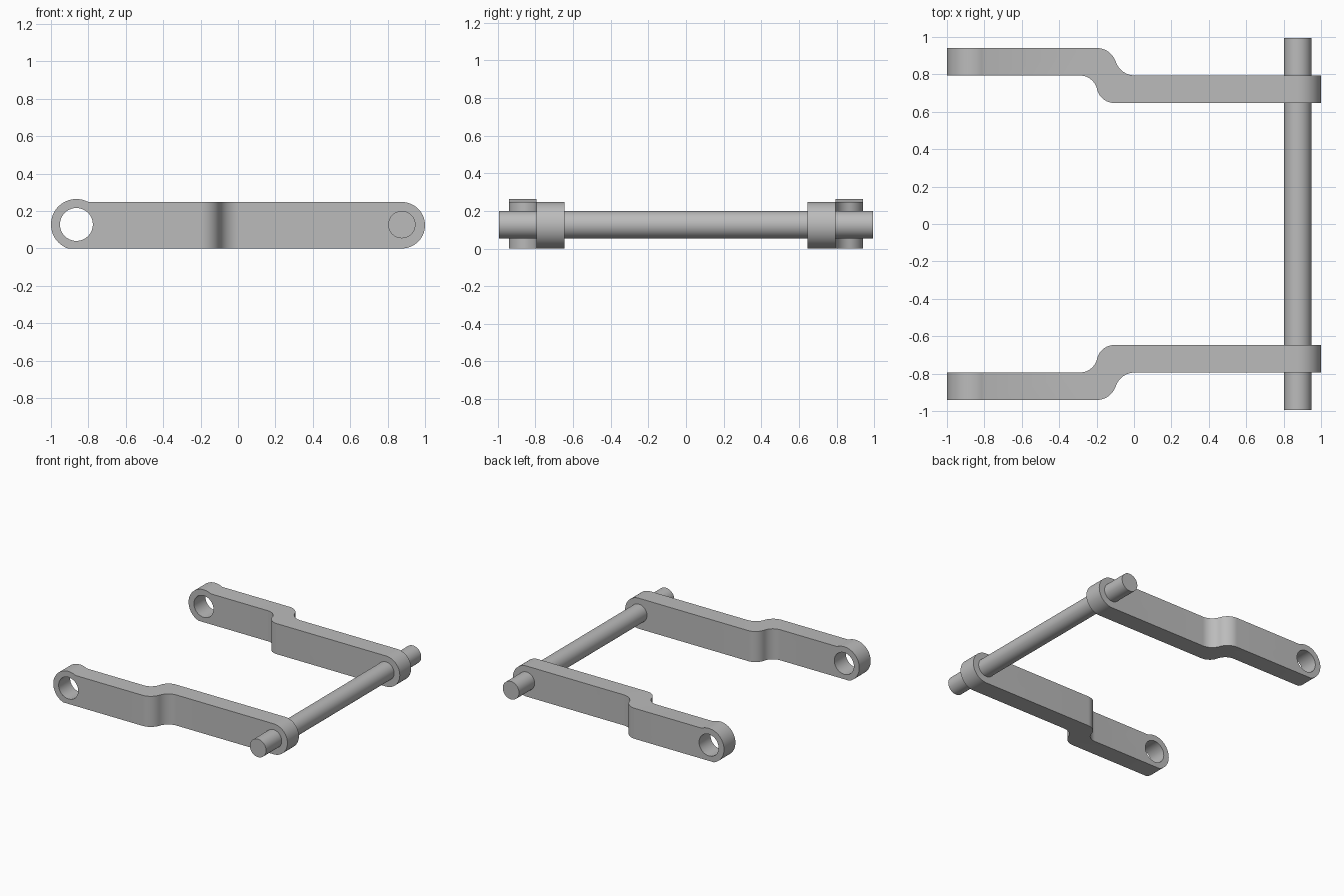
import bpy, bmesh, math
from mathutils import Vector

if "Cube" in bpy.data.objects:
    bpy.data.objects.remove(bpy.data.objects["Cube"])

steel = bpy.data.materials.new("plain grey")
steel.diffuse_color = (0.5, 0.5, 0.5, 1)
steel.use_nodes = True
steel.node_tree.nodes["Principled BSDF"].inputs["Base Color"].default_value = steel.diffuse_color

Y_IN, Y_MID, Y_OUT = 0.647, 0.794, 0.941   # arm faces across the width
PIN_X, PIN_Z, PIN_R = 0.876, 0.127, 0.073
EYE_X, EYE_Z, EYE_R, HOLE_R = -0.864, 0.128, 0.136, 0.088
ARM_H = 0.248


def arc(cx, cy, r, a0, a1, n):
    return [(cx + r * math.cos(a0 + (a1 - a0) * i / n),
             cy + r * math.sin(a0 + (a1 - a0) * i / n)) for i in range(n + 1)]


def prism(name, outline, to3d, push):
    """Closed outline extruded along a vector."""
    bm = bmesh.new()
    face = bm.faces.new([bm.verts.new(to3d(*p)) for p in outline])
    ext = bmesh.ops.extrude_face_region(bm, geom=[face])
    moved = [g for g in ext["geom"] if isinstance(g, bmesh.types.BMVert)]
    bmesh.ops.translate(bm, verts=moved, vec=Vector(push))
    bmesh.ops.recalc_face_normals(bm, faces=bm.faces)
    me = bpy.data.meshes.new(name)
    bm.to_mesh(me)
    bm.free()
    me.materials.append(steel)
    ob = bpy.data.objects.new(name, me)
    bpy.context.collection.objects.link(ob)
    return ob


def select(ob):
    bpy.ops.object.select_all(action='DESELECT')
    ob.select_set(True)
    bpy.context.view_layer.objects.active = ob


def cut(ob, tool, operation):
    mod = ob.modifiers.new("cut", 'BOOLEAN')
    mod.operation, mod.solver, mod.object = operation, 'EXACT', tool
    select(ob)
    bpy.ops.object.modifier_apply(modifier=mod.name)
    bpy.data.objects.remove(tool)


def s_curve(x0, y0, x1, y1, n=12):
    """Two tangent arcs stepping from y0 down to y1."""
    w, h = x1 - x0, y0 - y1
    r = (w * w + h * h) / (4 * h)
    t = math.asin(w / 2 / r)
    up = math.pi / 2
    first = arc(x0, y0 - r, r, up, up - t, n)
    second = arc(x1, y1 + r, r, -up - t, -up, n)
    return first + second[1:]


def crank_arm(name, side):
    # Plan shape: straight, S-shaped step, straight
    plan = [(-1.1, Y_OUT)] + s_curve(-0.2, Y_OUT, 0.005, Y_MID) + [(1.1, Y_MID), (1.1, Y_IN)]
    plan += s_curve(-0.29, Y_MID, -0.105, Y_IN)[::-1] + [(-1.1, Y_MID)]
    arm = prism(name, plan, lambda x, y: (x, y * side, -0.1), (0, 0, 0.5))

    # Side shape: eye with a flat underside, straight bar, round end
    a_top = math.asin((ARM_H - EYE_Z) / EYE_R)
    a_low = math.pi + math.asin(EYE_Z / EYE_R)
    profile = arc(EYE_X, EYE_Z, EYE_R, a_top, a_low, 32)
    profile += arc(PIN_X, ARM_H / 2, ARM_H / 2, -math.pi / 2, math.pi / 2, 28)
    blank = prism("side_blank", profile, lambda x, z: (x, -1.2, z), (0, 2.4, 0))
    cut(arm, blank, 'INTERSECT')

    # Eye hole
    ring = arc(EYE_X, EYE_Z, HOLE_R, 0, 2 * math.pi, 40)[:-1]
    cut(arm, prism("hole_cutter", ring, lambda x, z: (x, -1.2, z), (0, 2.4, 0)), 'DIFFERENCE')
    return arm


# Cross rod through both arms
rod = prism("cross_rod", arc(PIN_X, PIN_Z, PIN_R, 0, 2 * math.pi, 40)[:-1],
            lambda x, z: (x, -0.995, z), (0, 1.99, 0))

for ob in (crank_arm("front_arm", -1), crank_arm("back_arm", 1), rod):
    select(ob)
    bpy.ops.object.shade_smooth_by_angle(angle=math.radians(30))
